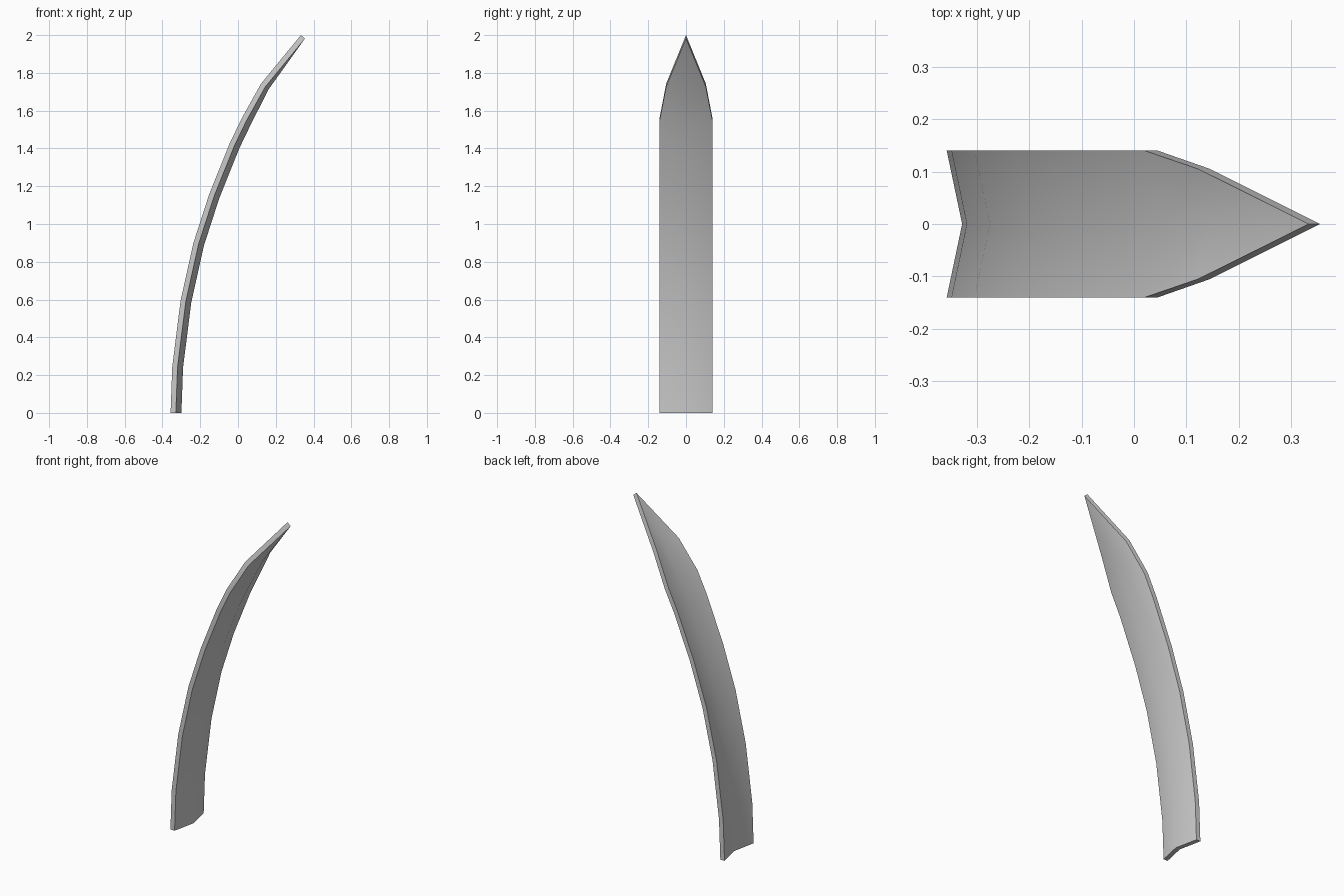
import bpy, bmesh
from mathutils import Vector

if "Cube" in bpy.data.objects:
    bpy.data.objects.remove(bpy.data.objects["Cube"])

THICK = 0.028    # blade thickness
VEE = 0.21       # depth of the V section relative to half width

# spine-side edge profile: x, z, half width
rows = [(-0.357, 0.0, 0.14), (-0.348, 0.245, 0.14), (-0.304, 0.594, 0.14),
        (-0.236, 0.90, 0.14), (-0.153, 1.156, 0.14), (-0.045, 1.425, 0.14),
        (0.02, 1.56, 0.14), (0.122, 1.743, 0.105), (0.333, 2.0, 0.0)]

bm = bmesh.new()
rings = []
for i, (x, z, w) in enumerate(rows):
    a, b = rows[max(i - 1, 0)], rows[min(i + 1, len(rows) - 1)]
    t = Vector((b[0] - a[0], 0, b[1] - a[1])).normalized()
    n = Vector((1, 0, 0)) if i == 0 else Vector((t.z, 0, -t.x))
    section = [(-w, 0), (0, VEE * w), (w, 0),
               (w, THICK), (0, VEE * w + THICK), (-w, THICK)]
    rings.append([bm.verts.new(Vector((x, y, z)) + n * d) for y, d in section])

# skin between sections, then cap the base
for r0, r1 in zip(rings, rings[1:]):
    for k in range(6):
        j = (k + 1) % 6
        bm.faces.new((r0[k], r0[j], r1[j], r1[k]))
r = rings[0]
bm.faces.new((r[0], r[1], r[4], r[5]))
bm.faces.new((r[1], r[2], r[3], r[4]))

# merge the tip and orient the surface
bmesh.ops.remove_doubles(bm, verts=bm.verts, dist=0.0005)
bmesh.ops.recalc_face_normals(bm, faces=bm.faces)

mesh = bpy.data.meshes.new("curved_blade")
bm.to_mesh(mesh)
bm.free()
blade = bpy.data.objects.new("curved_blade", mesh)
bpy.context.collection.objects.link(blade)
bpy.context.view_layer.objects.active = blade
blade.select_set(True)
bpy.ops.object.shade_smooth_by_angle(angle=0.6)
